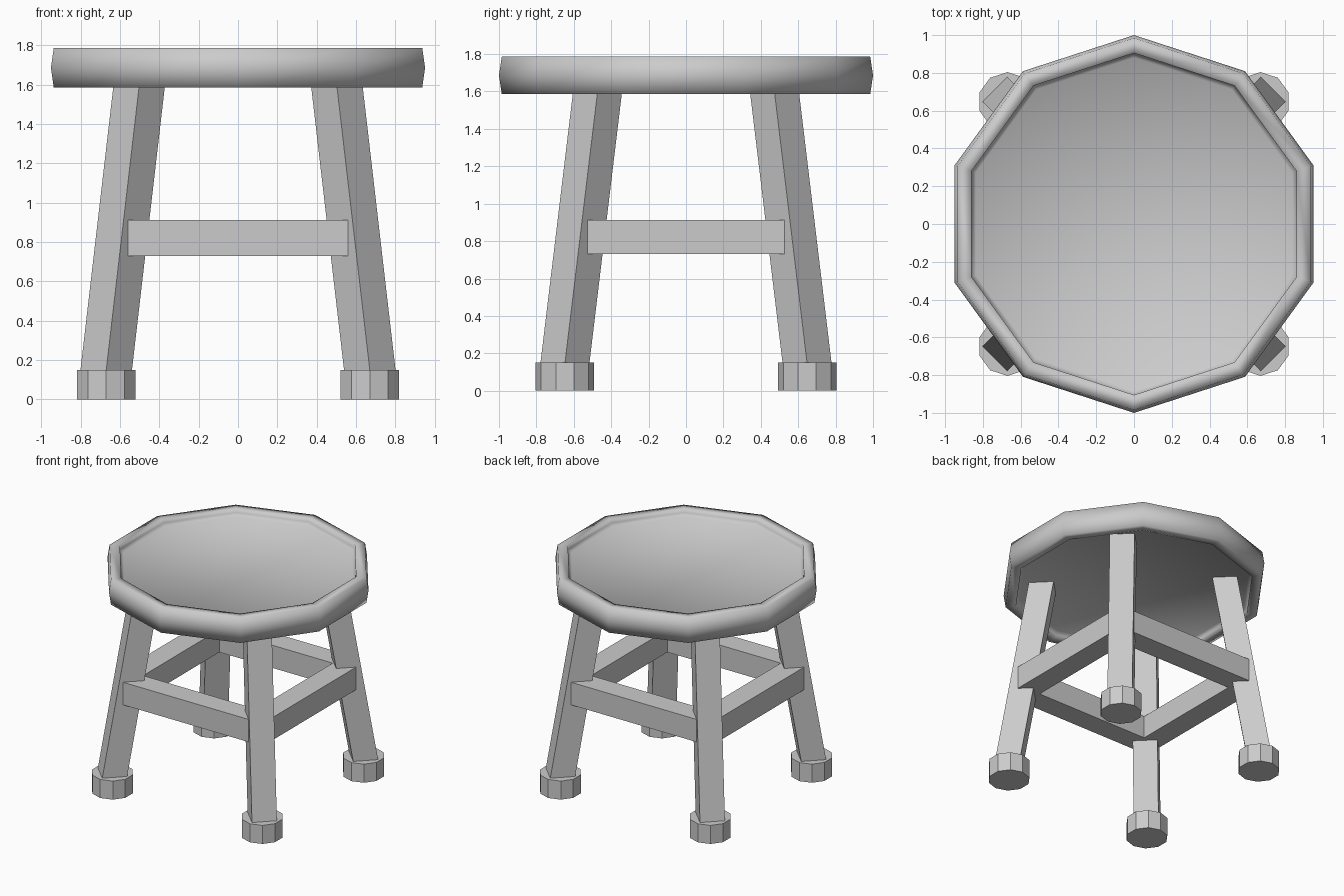
import bpy
import bmesh
import math

if "Cube" in bpy.data.objects:
    bpy.data.objects.remove(bpy.data.objects["Cube"])

grey = bpy.data.materials.new("light grey")
grey.diffuse_color = (0.6, 0.6, 0.6, 1)
grey.use_nodes = True
grey.node_tree.nodes["Principled BSDF"].inputs["Base Color"].default_value = grey.diffuse_color


def make_object(name, bm, smooth=False):
    bmesh.ops.recalc_face_normals(bm, faces=bm.faces)
    for f in bm.faces:
        f.smooth = smooth
    mesh = bpy.data.meshes.new(name)
    bm.to_mesh(mesh)
    bm.free()
    mesh.materials.append(grey)
    obj = bpy.data.objects.new(name, mesh)
    bpy.context.collection.objects.link(obj)
    return obj


def loft(name, rings, sides, turn=0.0, smooth=False):
    """Stack of regular polygons (x, y, z, radius), capped at both ends."""
    bm = bmesh.new()
    angles = [turn + 2 * math.pi * i / sides for i in range(sides)]
    loops = [[bm.verts.new((x + r * math.cos(a), y + r * math.sin(a), z))
              for a in angles] for x, y, z, r in rings]
    for low, high in zip(loops, loops[1:]):
        for i in range(sides):
            j = (i + 1) % sides
            bm.faces.new((low[i], low[j], high[j], high[i]))
    bm.faces.new(loops[0][::-1])
    bm.faces.new(loops[-1])
    return make_object(name, bm, smooth)


def box(name, x, y, z):
    bm = bmesh.new()
    bmesh.ops.create_cube(bm, size=1)
    for v in bm.verts:
        for i, (lo, hi) in enumerate((x, y, z)):
            v.co[i] = lo if v.co[i] < 0 else hi
    return make_object(name, bm)


# Seat: ten-sided disc with a rounded rim and the same recess on both faces
mid_z = 1.686
half_profile = [(0.985, 0.1), (0.905, 0.1), (0.905, 0.074), (0.88, 0.052)]
seat_profile = ([(r, -h) for r, h in reversed(half_profile)]
                + [(1.0, 0.0)] + half_profile)
loft("seat", [(0, 0, mid_z + h, r) for r, h in seat_profile],
     10, math.pi / 2, True)


# Centre line of a splayed leg at height z
def leg_centre(z):
    t = (z - 0.15) / 1.44
    return 0.67 - 0.167 * t, 0.647 - 0.173 * t


# Legs and ten-sided feet, one per corner
for sx, side in ((-1, "left"), (1, "right")):
    for sy, end in ((-1, "front"), (1, "back")):
        rings = []
        for z in (0.08, 1.67):
            cx, cy = leg_centre(z)
            rings.append((sx * cx, sy * cy, z, 0.131))
        loft(f"{end}_{side}_leg", rings, 4)
        loft(f"{end}_{side}_foot",
             [(sx * 0.67, sy * 0.648, z, 0.156) for z in (0, 0.15)],
             10, math.pi / 2)

# Stretcher bars between the legs
bar_z = (0.73, 0.913)
for s, end, side in ((-1, "front", "left"), (1, "back", "right")):
    box(f"{end}_stretcher", (-0.56, 0.56), sorted((s * 0.487, s * 0.667)), bar_z)
    box(f"{side}_stretcher", sorted((s * 0.507, s * 0.687)), (-0.527, 0.527), bar_z)
